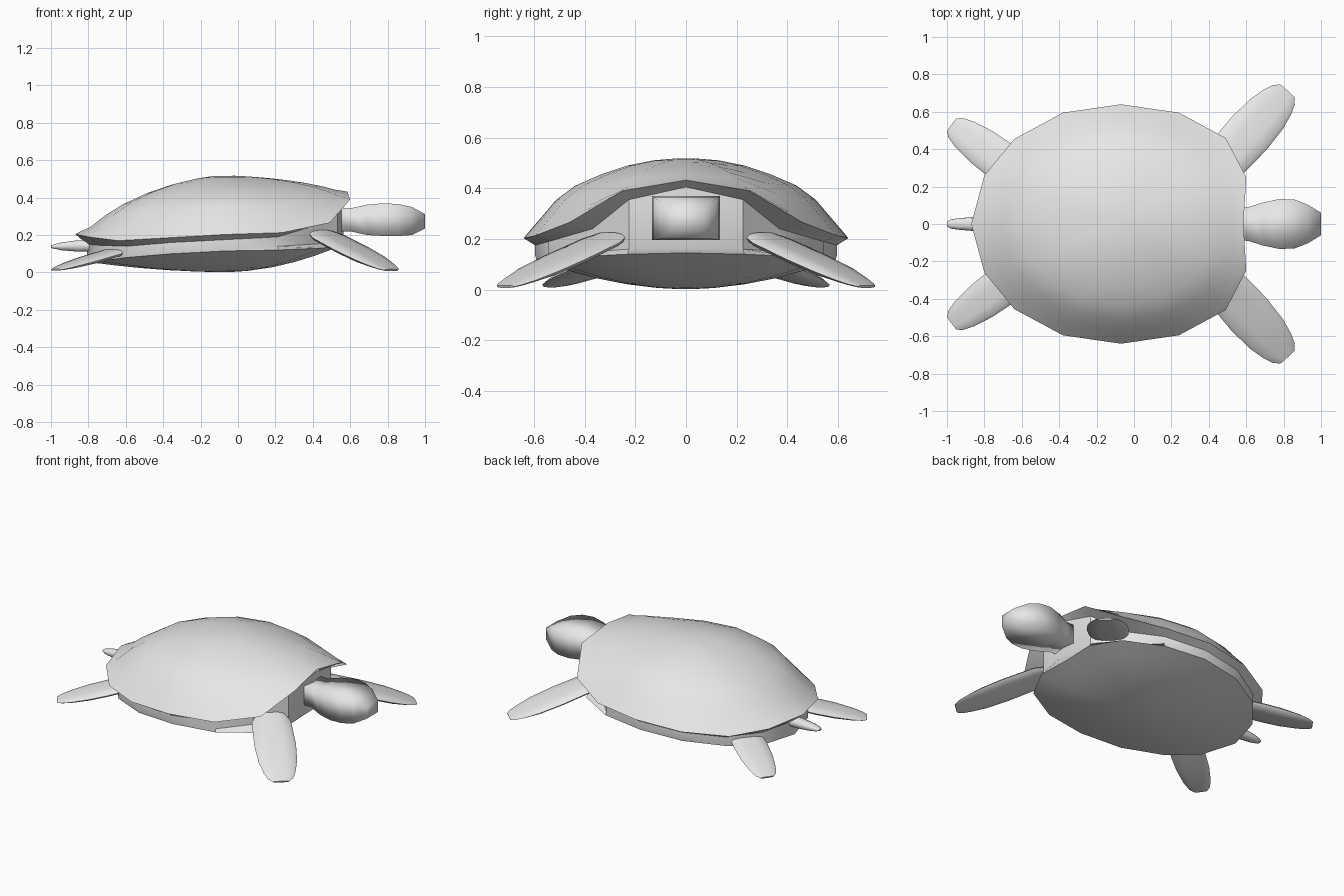
import bpy, bmesh, math
from mathutils import Vector

if "Cube" in bpy.data.objects:
    bpy.data.objects.remove(bpy.data.objects["Cube"])

grey = bpy.data.materials.new("light grey")
grey.diffuse_color = (0.8, 0.8, 0.8, 1)
grey.use_nodes = True
grey.node_tree.nodes["Principled BSDF"].inputs["Base Color"].default_value = grey.diffuse_color


def loft(name, rings, angle=40):
    """Skin a list of equal-length closed rings and cap both ends."""
    bm = bmesh.new()
    rows = [[bm.verts.new(p) for p in r] for r in rings]
    n = len(rows[0])
    for a, b in zip(rows, rows[1:]):
        for i in range(n):
            j = (i + 1) % n
            bm.faces.new((a[i], a[j], b[j], b[i]))
    bm.faces.new(rows[0])
    bm.faces.new(rows[-1])
    bmesh.ops.recalc_face_normals(bm, faces=bm.faces)
    mesh = bpy.data.meshes.new(name)
    bm.to_mesh(mesh)
    bm.free()
    mesh.materials.append(grey)
    ob = bpy.data.objects.new(name, mesh)
    bpy.context.collection.objects.link(ob)
    bpy.ops.object.select_all(action='DESELECT')
    ob.select_set(True)
    bpy.context.view_layer.objects.active = ob
    bpy.ops.object.shade_smooth_by_angle(angle=math.radians(angle))
    return ob


CX = -0.07
# Half outline from nose to tail: x, y, rim z, lip z, wall scale, belly edge z
half = [(0.585, 0.00, 0.432, 0.405, 0.97, 0.145),
        (0.60, 0.25, 0.39, 0.355, 0.90, 0.14),
        (0.49, 0.46, 0.265, 0.24, 0.80, 0.13),
        (0.24, 0.595, 0.213, 0.19, 0.91, 0.12),
        (-0.07, 0.64, 0.203, 0.175, 0.93, 0.115),
        (-0.38, 0.595, 0.185, 0.16, 0.93, 0.10),
        (-0.64, 0.455, 0.17, 0.14, 0.92, 0.08),
        (-0.80, 0.26, 0.19, 0.145, 0.92, 0.06),
        (-0.87, 0.00, 0.205, 0.15, 0.92, 0.055)]
outline = half + [(p[0], -p[1]) + p[2:] for p in half[-2:0:-1]]


def ring(scale, height):
    """Scaled copy of the shell outline; scale and height are functions of a point."""
    return [(CX + (p[0] - CX) * scale(p), p[1] * scale(p), height(p)) for p in outline]


# Domed shell: (scale, rise at the sides, rise at the ends)
dome = [(1, 0, 0), (0.96, 0.10, 0.05), (0.90, 0.24, 0.12), (0.80, 0.48, 0.32), (0.68, 0.66, 0.51),
        (0.52, 0.80, 0.70), (0.36, 0.91, 0.84), (0.2, 0.975, 0.94), (0.08, 0.995, 0.99)]
rings = []
for s, side, end in reversed(dome):
    def rise(p, side=side, end=end):
        k = abs(p[1]) / 0.64
        return p[2] + (0.518 - p[2]) * (side * k + end * (1 - k))
    rings.append(ring(lambda p, s=s: s, rise))

# Lip, recessed wall and belly continue the shell underneath
rings.append(ring(lambda p: p[4], lambda p: p[3]))
rings.append(ring(lambda p: p[4], lambda p: p[5] + 0.02))
rings.append(ring(lambda p: 0.92, lambda p: p[5]))
for s in (0.84, 0.72, 0.56, 0.38, 0.18, 0.05):
    rings.append(ring(lambda p, s=s: s, lambda p, s=s: 0.002 + p[5] * (s / 0.92) ** 1.9))
loft("shell_and_belly", rings, 38)

# Head and neck with squared sections: x, half width, bottom, top
head = [(0.50, 0.085, 0.22, 0.345), (0.61, 0.09, 0.218, 0.345), (0.69, 0.115, 0.20, 0.362),
        (0.78, 0.134, 0.195, 0.37), (0.86, 0.13, 0.195, 0.365), (0.93, 0.103, 0.20, 0.35),
        (1.0, 0.06, 0.235, 0.312)]
loft("head", [[(x, -w, lo), (x, w, lo), (x, w, hi), (x, -w, hi)] for x, w, lo, hi in head], 100)


def limb(name, root, tip, widths, thick):
    """Flat rounded paddle; widths lists (position along axis, half width)."""
    root, tip = Vector(root), Vector(tip)
    axis = tip - root
    side = Vector((-axis.y, axis.x, 0)).normalized()
    up = axis.cross(side).normalized()
    out = []
    for t, w in widths:
        c = root + axis * t
        h = thick * min(1.0, 0.25 + 2.2 * (1 - t))
        sec = [(-1, 0), (-0.85, 0.7), (-0.4, 1), (0.4, 1), (0.85, 0.7),
               (1, 0), (0.85, -0.7), (0.4, -1), (-0.4, -1), (-0.85, -0.7)]
        out.append([c + side * w * a + up * h * b for a, b in sec])
    loft(name, out, 50)


front = [(0, 0.09), (0.1, 0.12), (0.45, 0.128), (0.7, 0.118), (0.86, 0.098), (0.95, 0.078), (1, 0.05)]
rear = [(0, 0.10), (0.3, 0.107), (0.55, 0.102), (0.8, 0.085), (0.94, 0.065), (1, 0.042)]
for s, label in ((1, "left"), (-1, "right")):
    limb("front_flipper_" + label, (0.45, 0.30 * s, 0.205), (0.82, 0.712 * s, 0.012), front, 0.022)
    limb("rear_flipper_" + label, (-0.62, 0.27 * s, 0.12), (-0.975, 0.53 * s, 0.014), rear, 0.02)

# Tail
limb("tail", (-0.72, 0, 0.145), (-1.0, 0, 0.138),
     [(0, 0.045), (0.5, 0.037), (0.8, 0.03), (0.93, 0.024), (1, 0.012)], 0.03)
